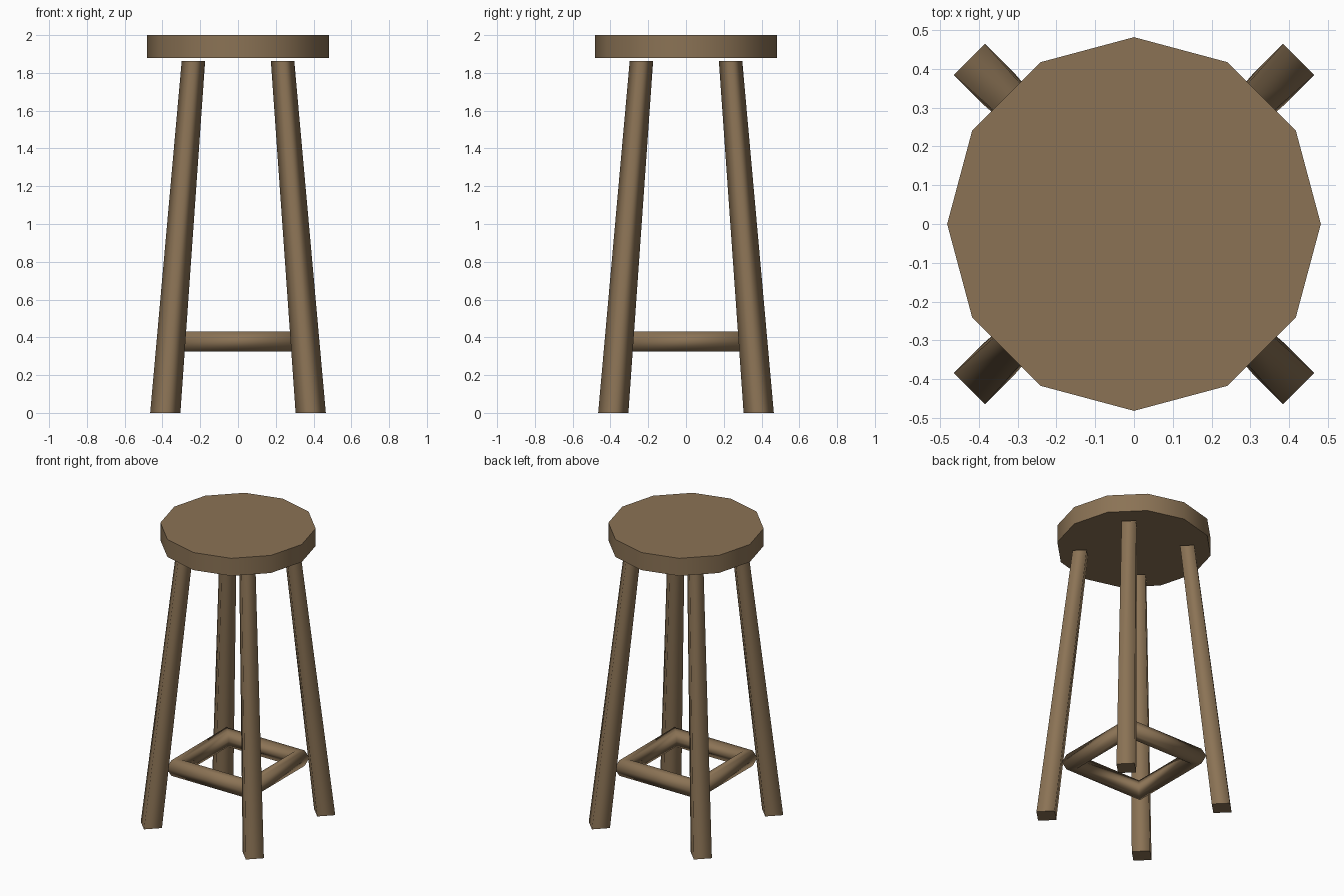
import bpy, bmesh, math
from mathutils import Vector

if "Cube" in bpy.data.objects:
    bpy.data.objects.remove(bpy.data.objects["Cube"])

wood = bpy.data.materials.new("brown wood")
wood.diffuse_color = (0.258, 0.171, 0.091, 1.0)
wood.use_nodes = True
wood.node_tree.nodes["Principled BSDF"].inputs["Base Color"].default_value = wood.diffuse_color


def tapered_prism(name, sides, bottom, r_bottom, top, r_top):
    """Prism with level ends, smooth sides and crisp flat caps."""
    bm = bmesh.new()
    rings = []
    for centre, r in ((bottom, r_bottom), (top, r_top)):
        ring = []
        for i in range(sides):
            a = 2 * math.pi * i / sides
            ring.append(bm.verts.new(Vector(centre) + Vector((r * math.cos(a), r * math.sin(a), 0))))
        rings.append(ring)
    low, high = rings
    for i in range(sides):
        j = (i + 1) % sides
        bm.faces.new((low[i], low[j], high[j], high[i])).smooth = True
    for cap in (bm.faces.new(low[::-1]), bm.faces.new(high)):
        for e in cap.edges:
            e.smooth = False
    mesh = bpy.data.meshes.new(name)
    bm.to_mesh(mesh)
    bm.free()
    mesh.materials.append(wood)
    obj = bpy.data.objects.new(name, mesh)
    bpy.context.collection.objects.link(obj)
    return obj


# Seat: twelve-sided disc
tapered_prism("seat", 12, (0, 0, 1.88), 0.482, (0, 0, 2.0), 0.482)

# Four splayed, tapering, four-sided legs
for sy, depth in ((-1, "front"), (1, "back")):
    for sx, side in ((-1, "left"), (1, "right")):
        tapered_prism(f"{depth}_{side}_leg", 4,
                      (sx * 0.385, sy * 0.385, 0), 0.08,
                      (sx * 0.236, sy * 0.236, 1.863), 0.062)

# Foot rail: square ring joining the inner faces of the legs
bpy.ops.mesh.primitive_torus_add(major_segments=4, minor_segments=6,
                                 major_radius=0.388, minor_radius=0.061,
                                 location=(0, 0, 0.378),
                                 rotation=(0, 0, math.pi / 4))
rail = bpy.context.object
rail.name = "foot_rail"
rail.data.materials.append(wood)
for p in rail.data.polygons:
    p.use_smooth = True
